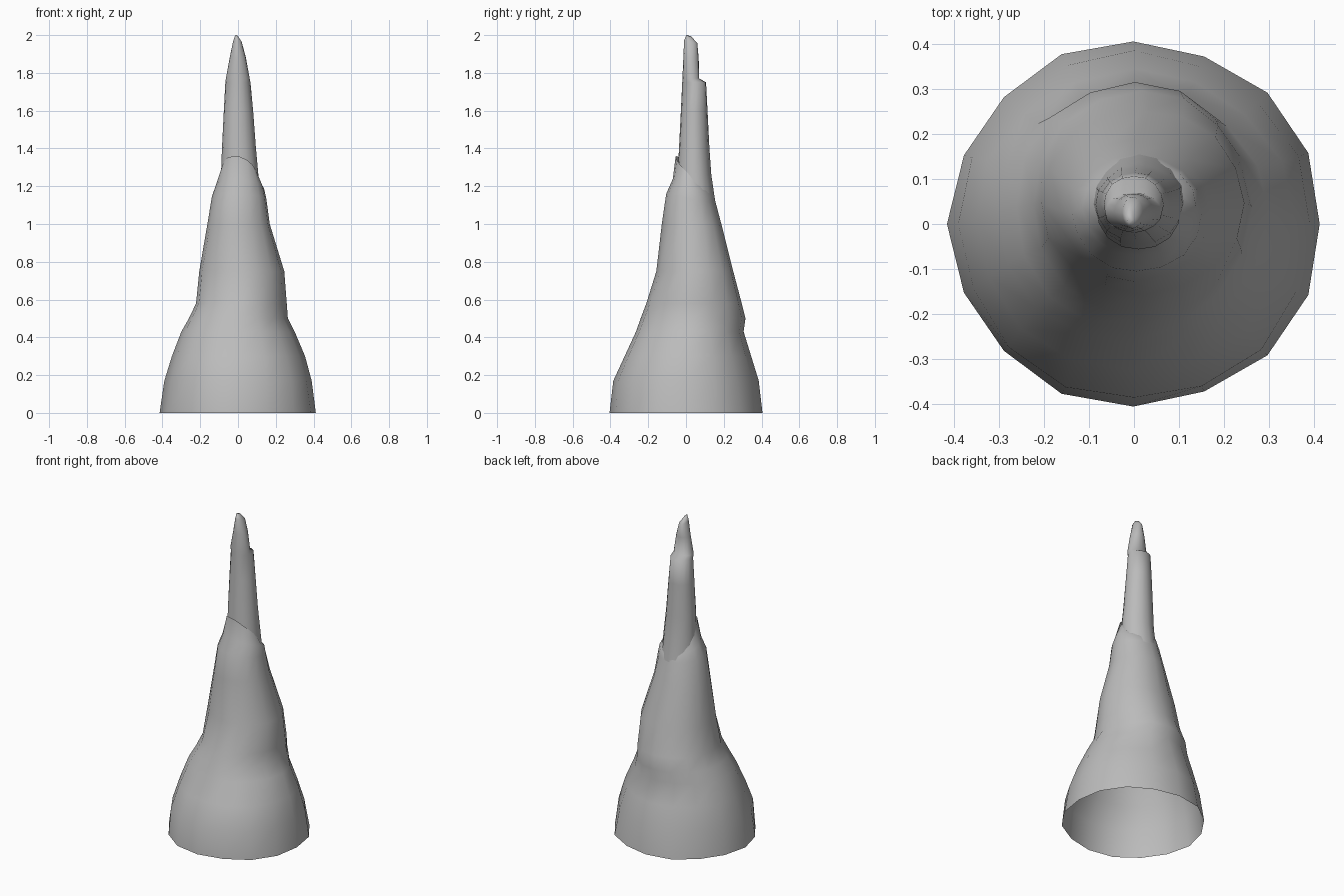
import bpy, math

if "Cube" in bpy.data.objects:
    bpy.data.objects.remove(bpy.data.objects["Cube"])

stone = bpy.data.materials.new("grey stone")
stone.use_nodes = True
colour = (0.5, 0.5, 0.5, 1)
stone.diffuse_color = colour
stone.node_tree.nodes["Principled BSDF"].inputs["Base Color"].default_value = colour

SIDES = 16


def loft(name, rings, closed_top=False):
    """Skin rings of (z, left edge, right edge, front edge, back edge, front tilt)."""
    verts, faces = [], []
    for z, x0, x1, y0, y1, tilt in rings:
        cx, cy = (x0 + x1) / 2, (y0 + y1) / 2
        for i in range(SIDES):
            a = 2 * math.pi * i / SIDES
            # Gently uneven stone, leaving the four outer extremes in place
            wobble = 1 + 0.025 * math.sin(2 * a) * math.sin(3 * a + 6 * z)
            verts.append((cx + (x1 - x0) / 2 * math.cos(a) * wobble,
                          cy + (y1 - y0) / 2 * math.sin(a) * wobble,
                          z - tilt * math.sin(a + 0.3)))
    for r in range(len(rings) - 1):
        for i in range(SIDES):
            j = (i + 1) % SIDES
            a, b = r * SIDES, (r + 1) * SIDES
            faces.append((a + i, a + j, b + j, b + i))
    if closed_top:
        top = (len(rings) - 1) * SIDES
        faces.append(tuple(range(top, top + SIDES)))
    mesh = bpy.data.meshes.new(name)
    mesh.from_pydata(verts, [], faces)
    mesh.materials.append(stone)
    mesh.shade_smooth()
    obj = bpy.data.objects.new(name, mesh)
    bpy.context.collection.objects.link(obj)
    return obj


# Broad hollow skirt with worn ledges and a slanted upper lip
loft("stalagmite_body", [
    (0.00, -.415, .412, -.405, .405, 0),
    (0.17, -.39, .39, -.385, .385, 0),
    (0.30, -.35, .355, -.325, .345, 0),
    (0.43, -.30, .30, -.265, .305, 0),
    (0.50, -.26, .264, -.24, .315, 0),
    (0.58, -.222, .258, -.21, .295, 0),
    (0.75, -.205, .245, -.157, .25, 0),
    (1.00, -.162, .168, -.128, .187, 0),
    (1.14, -.138, .15, -.105, .155, .02),
    (1.20, -.115, .138, -.07, .143, .04),
    (1.27, -.085, .105, -.055, .125, .09),
])

# Slender spire rising out of the lip, stepped at the back near the tip
loft("stalagmite_spire", [
    (1.05, -.10, .12, -.06, .165, 0),
    (1.26, -.09, .108, -.045, .134, 0),
    (1.40, -.085, .095, -.037, .124, 0),
    (1.60, -.075, .08, -.027, .114, 0),
    (1.75, -.067, .066, -.02, .106, 0),
    (1.77, -.064, .062, -.019, .07, 0),
    (1.88, -.044, .042, -.014, .067, 0),
    (1.965, -.026, .02, -.01, .06, .008),
    (1.995, -.016, .0, .002, .03, .005),
], closed_top=True)
